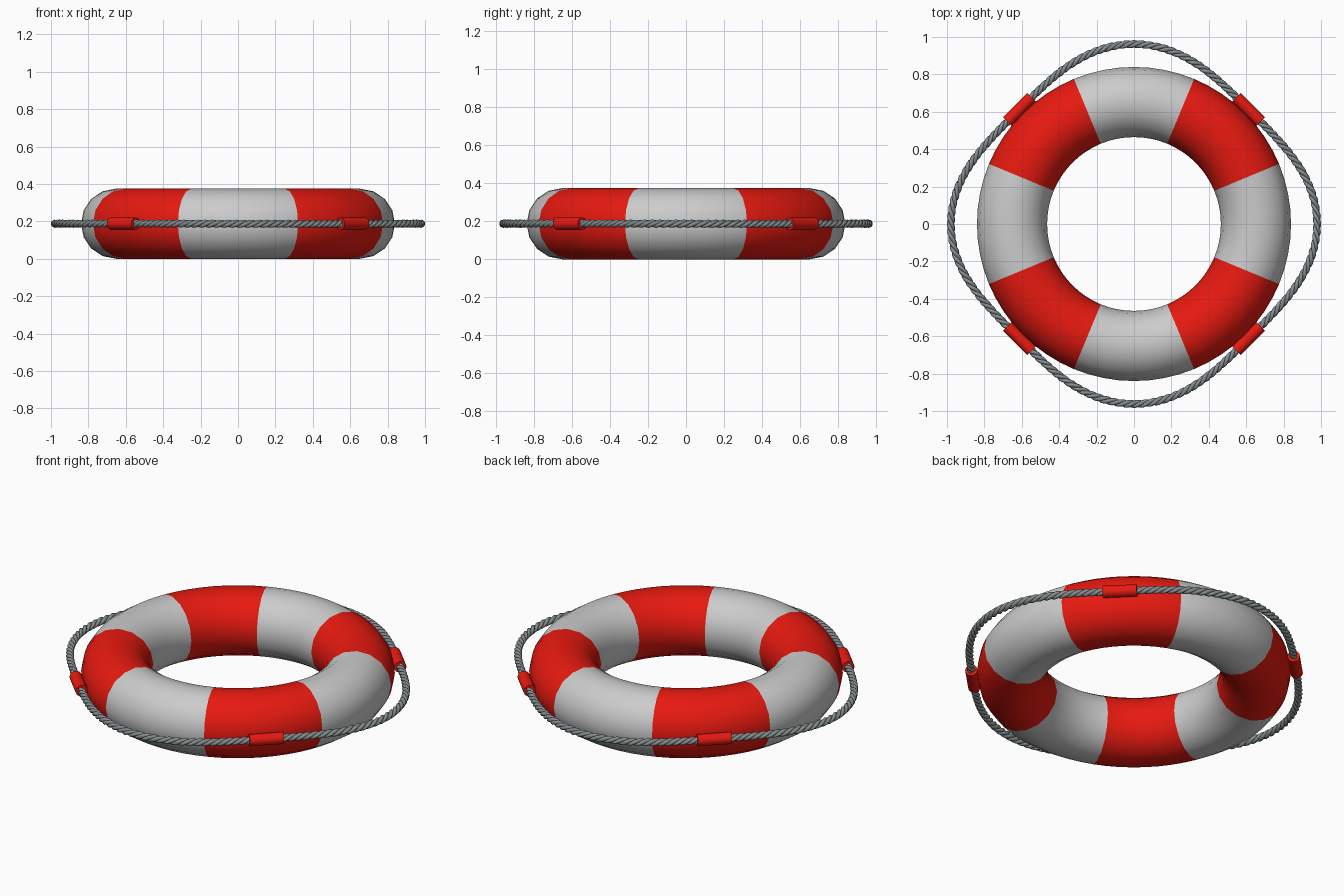
import bpy
from math import sin, cos, pi, atan2, radians
from mathutils import Vector

if "Cube" in bpy.data.objects:
    bpy.data.objects.remove(bpy.data.objects["Cube"])

Z = 0.1875


def material(name, color):
    m = bpy.data.materials.new(name)
    m.diffuse_color = (*color, 1)
    m.use_nodes = True
    m.node_tree.nodes["Principled BSDF"].inputs["Base Color"].default_value = m.diffuse_color
    return m


red = material("red", (0.8, 0.01, 0.005))
white = material("white", (0.62, 0.62, 0.62))
rope_grey = material("rope_grey", (0.24, 0.27, 0.28))

# Buoy ring with eight alternating colour bands
bpy.ops.mesh.primitive_torus_add(major_radius=0.652, minor_radius=0.1875,
                                 major_segments=64, minor_segments=16,
                                 location=(0, 0, Z))
ring = bpy.context.object
ring.name = "buoy_ring"
ring.data.materials.append(white)
ring.data.materials.append(red)
for p in ring.data.polygons:
    band = int((atan2(p.center.y, p.center.x) + radians(22.5)) % (2 * pi) // (pi / 4))
    p.material_index = band % 2
bpy.ops.object.shade_smooth()


# Rope centre line: pinned at the four diagonals, bulging between them
def rope_path(a):
    peak = 0.979 * cos(a) ** 2 + 0.962 * sin(a) ** 2
    r = 0.866 + (peak - 0.866) * cos(2 * a) ** 2
    return Vector((r * cos(a), r * sin(a), Z))


# Three twisted strands
TURNS, N, STRAND = 48, 576, 0.0112
for s in range(3):
    cu = bpy.data.curves.new("rope_strand", "CURVE")
    cu.dimensions = "3D"
    cu.bevel_depth = STRAND
    cu.bevel_resolution = 2
    sp = cu.splines.new("POLY")
    sp.points.add(N - 1)
    sp.use_cyclic_u = True
    for i in range(N):
        a = 2 * pi * i / N
        tangent = (rope_path(a + 0.01) - rope_path(a - 0.01)).normalized()
        side = tangent.cross(Vector((0, 0, 1)))
        t = TURNS * a + s * 2 * pi / 3
        p = rope_path(a) + 0.0105 * (side * cos(t) + Vector((0, 0, sin(t))))
        sp.points[i].co = (*p, 1)
    cu.materials.append(rope_grey)
    ob = bpy.data.objects.new(f"rope_strand_{s + 1}", cu)
    bpy.context.collection.objects.link(ob)

# Red sleeves holding the rope to the ring
for k in range(4):
    a = pi / 4 + k * pi / 2
    bpy.ops.mesh.primitive_cylinder_add(vertices=20, radius=0.033, depth=0.185,
                                        location=rope_path(a),
                                        rotation=(pi / 2, 0, a))
    sleeve = bpy.context.object
    sleeve.name = f"rope_sleeve_{k + 1}"
    sleeve.data.materials.append(red)
    bpy.ops.object.shade_smooth_by_angle(angle=radians(40))
